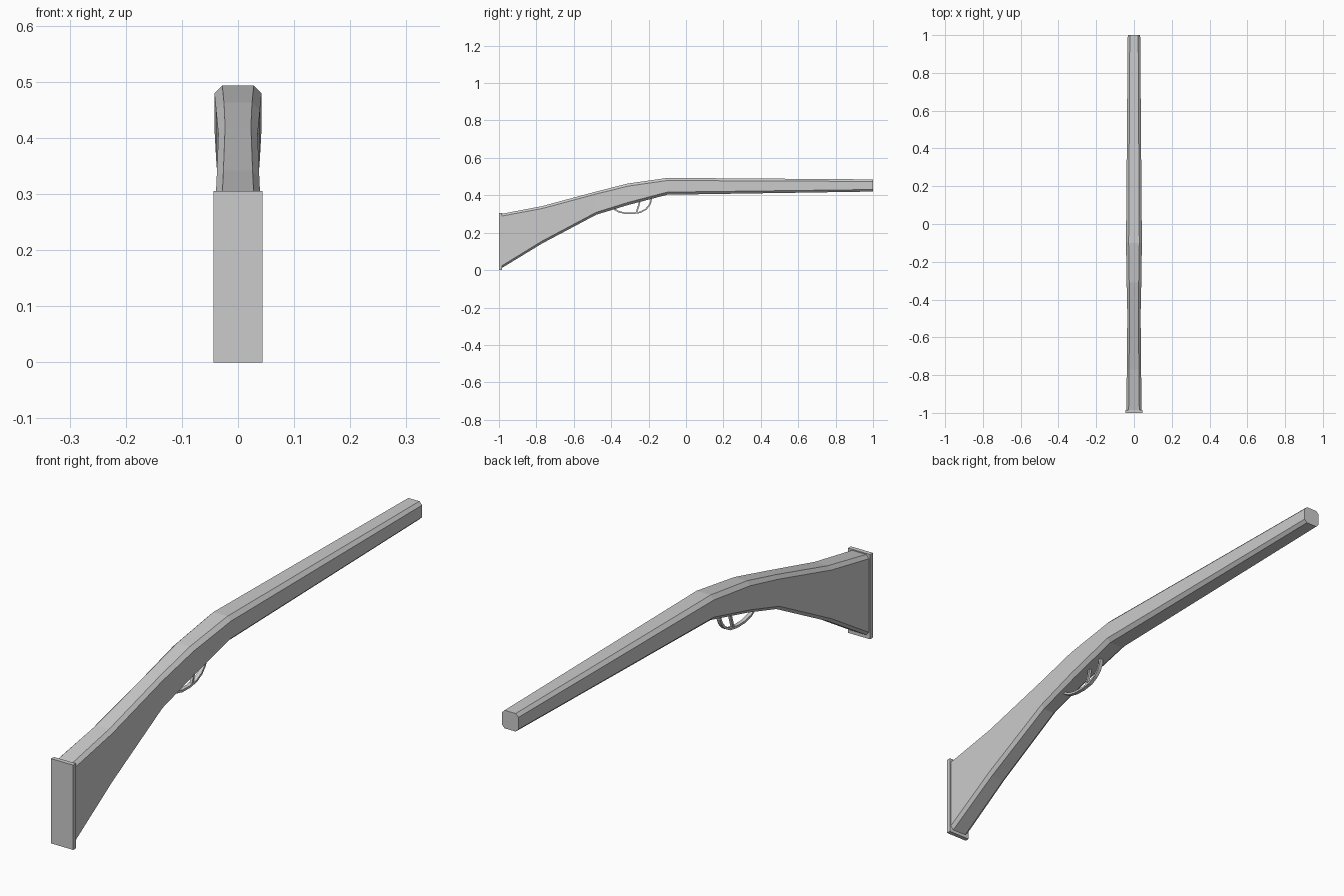
import bpy
import bmesh
from mathutils import Vector

if "Cube" in bpy.data.objects:
    bpy.data.objects.remove(bpy.data.objects["Cube"])

grey = bpy.data.materials.new("grey")
grey.diffuse_color = (0.6, 0.6, 0.6, 1)
grey.use_nodes = True
grey.node_tree.nodes["Principled BSDF"].inputs["Base Color"].default_value = grey.diffuse_color


def finish(name, bm):
    bmesh.ops.recalc_face_normals(bm, faces=bm.faces)
    mesh = bpy.data.meshes.new(name)
    bm.to_mesh(mesh)
    bm.free()
    mesh.materials.append(grey)
    obj = bpy.data.objects.new(name, mesh)
    bpy.context.collection.objects.link(obj)
    return obj


def loft(name, rings):
    """Skin a list of equal-length rings and cap both ends."""
    bm = bmesh.new()
    loops = [[bm.verts.new(p) for p in ring] for ring in rings]
    n = len(loops[0])
    for a, b in zip(loops, loops[1:]):
        for i in range(n):
            j = (i + 1) % n
            bm.faces.new((a[i], a[j], b[j], b[i]))
    bm.faces.new(loops[0])
    bm.faces.new(loops[-1])
    return finish(name, bm)


def octagon(y, low, high, half, flat, cut):
    """Upright rectangle section with chamfered corners."""
    right = [(flat, low), (half, low + cut), (half, high - cut), (flat, high)]
    ring = right + [(-x, z) for x, z in reversed(right)]
    return [(x, y, z) for x, z in ring]


def strip(name, path, half_x, thick):
    """Rectangular bar following a path in the y-z plane."""
    pts = [Vector((0, y, z)) for y, z in path]
    rings = []
    for i, p in enumerate(pts):
        t = (pts[min(i + 1, len(pts) - 1)] - pts[max(i - 1, 0)]).normalized()
        n = Vector((0, -t.z, t.y)) * thick / 2
        side = Vector((half_x, 0, 0))
        rings.append([p + side + n, p - side + n, p - side - n, p + side - n])
    return loft(name, rings)


# Stock and barrel: y, bottom, top, half width, half flat, chamfer height
sections = [
    (-0.99, 0.008, 0.300, 0.040, 0.028, 0.012),
    (-0.77, 0.142, 0.342, 0.038, 0.026, 0.013),
    (-0.48, 0.296, 0.420, 0.035, 0.023, 0.013),
    (-0.31, 0.348, 0.463, 0.039, 0.025, 0.014),
    (-0.10, 0.403, 0.493, 0.042, 0.028, 0.014),
    (1.00, 0.420, 0.485, 0.033, 0.022, 0.011),
]
loft("stock_and_barrel", [octagon(*s) for s in sections])

# Butt plate
loft("butt_plate", [[(x, y, z) for x, z in
                     ((-0.044, 0), (0.044, 0), (0.044, 0.305), (-0.044, 0.305))]
                    for y in (-1.0, -0.984)])

# Trigger guard and trigger
strip("trigger_guard",
      [(-0.40, 0.345), (-0.385, 0.327), (-0.36, 0.312), (-0.325, 0.304),
       (-0.285, 0.303), (-0.245, 0.309), (-0.215, 0.325), (-0.197, 0.345),
       (-0.188, 0.365), (-0.186, 0.385)], 0.007, 0.008)
strip("trigger", [(-0.245, 0.375), (-0.253, 0.345), (-0.265, 0.307)], 0.005, 0.008)
